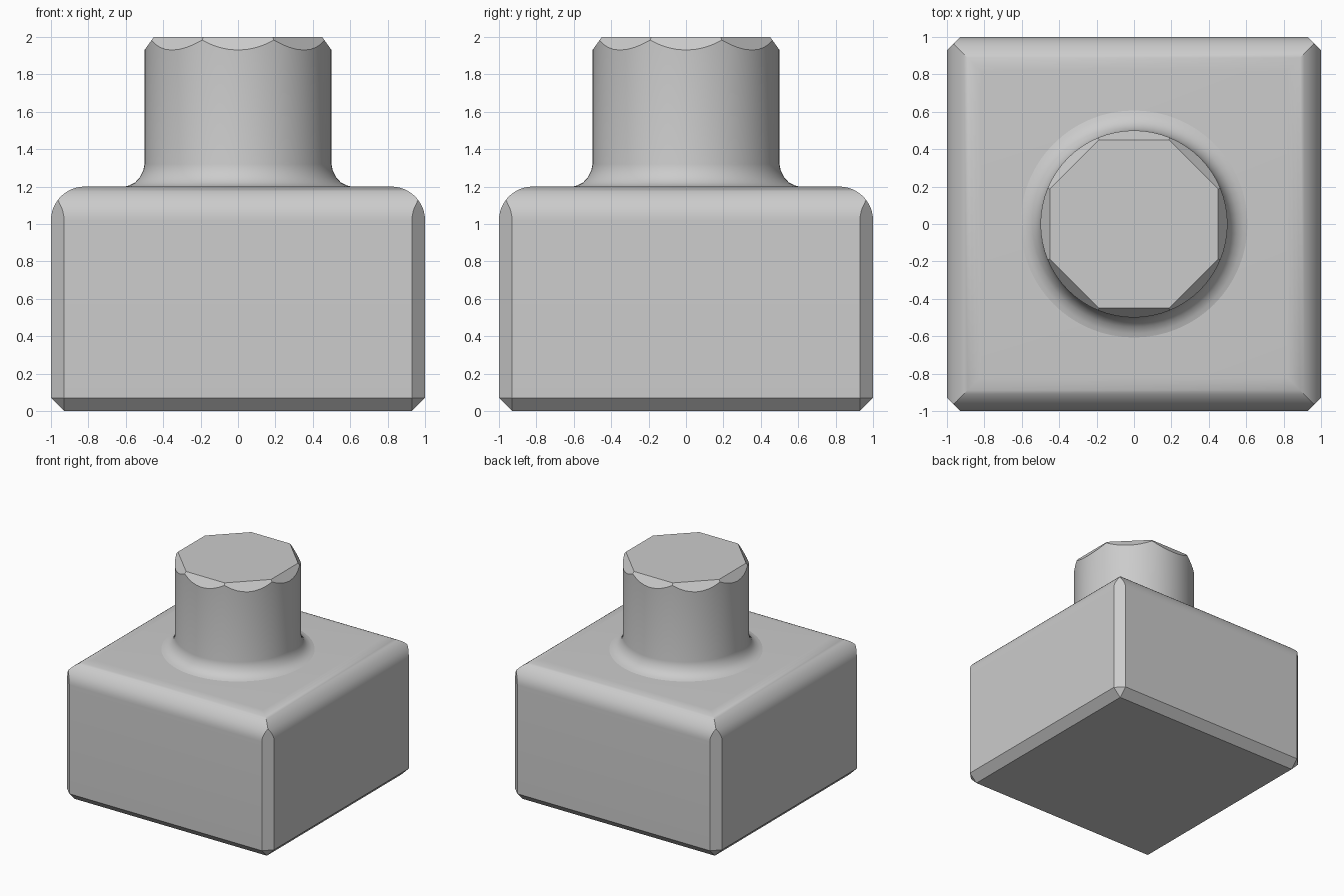
import bpy
import bmesh
import math

cube = bpy.data.objects.get("Cube")
if cube:
    bpy.data.objects.remove(cube, do_unlink=True)

GREY = (0.6, 0.6, 0.6, 1.0)
mat = bpy.data.materials.new("light grey")
mat.use_nodes = True
mat.diffuse_color = GREY
mat.node_tree.nodes["Principled BSDF"].inputs["Base Color"].default_value = GREY


def loft(name, rings, cap_bottom, smooth_angle):
    """Skin equal-length rings, listed bottom to top, into one object."""
    bm = bmesh.new()
    loops = [[bm.verts.new(p) for p in ring] for ring in rings]
    n = len(loops[0])
    for low, high in zip(loops, loops[1:]):
        for i in range(n):
            j = (i + 1) % n
            bm.faces.new((low[i], low[j], high[j], high[i]))
    if cap_bottom:
        bm.faces.new(loops[0][::-1])
    bm.faces.new(loops[-1])
    bmesh.ops.remove_doubles(bm, verts=bm.verts, dist=1e-4)
    bmesh.ops.recalc_face_normals(bm, faces=bm.faces)
    mesh = bpy.data.meshes.new(name)
    bm.to_mesh(mesh)
    bm.free()
    mesh.materials.append(mat)
    obj = bpy.data.objects.new(name, mesh)
    bpy.context.collection.objects.link(obj)
    bpy.ops.object.select_all(action='DESELECT')
    obj.select_set(True)
    bpy.context.view_layer.objects.active = obj
    bpy.ops.object.shade_smooth_by_angle(angle=math.radians(smooth_angle))
    return obj


def square_ring(half, cut, z):
    """Square outline with its corners cut off."""
    a, b = half, half - cut
    return [(x, y, z) for x, y in ((a, -b), (a, b), (b, a), (-b, a),
                                   (-a, b), (-a, -b), (-b, -a), (b, -a))]


# Body: chamfered base and vertical edges, rounded shoulder
CUT, RADIUS, TOP = 0.07, 0.18, 1.2
rings = [square_ring(1 - CUT, 0, 0), square_ring(1, CUT, CUT)]
STEPS = 12
for k in range(STEPS + 1):
    t = math.radians(90 * k / STEPS)
    inset = RADIUS * (1 - math.cos(t))
    z = TOP - RADIUS + RADIUS * math.sin(t)
    rings.append(square_ring(1 - inset, max(0, CUT - 2 * inset), z))
loft("body", rings, True, 30)

# Neck: flared foot, round wall, eight flat chamfers around the rim
SEG = 64
angles = [2 * math.pi * i / SEG for i in range(SEG)]


def facet_cos(a):
    """Cosine of the angle to the middle of the nearest eighth."""
    eighth = math.pi / 4
    return math.cos(a - round(a / eighth) * eighth)


rings = []
for r, z in ((0.62, 1.197), (0.585, 1.205), (0.55, 1.222), (0.525, 1.25),
             (0.507, 1.285), (0.5, 1.32)):
    rings.append([(r * math.cos(a), r * math.sin(a), z) for a in angles])
rings.append([(0.5 * math.cos(a), 0.5 * math.sin(a),
               1.93 + 0.7 * (1 - facet_cos(a))) for a in angles])
rings.append([(0.45 / facet_cos(a) * math.cos(a),
               0.45 / facet_cos(a) * math.sin(a), 2.0) for a in angles])
loft("neck", rings, False, 30)
